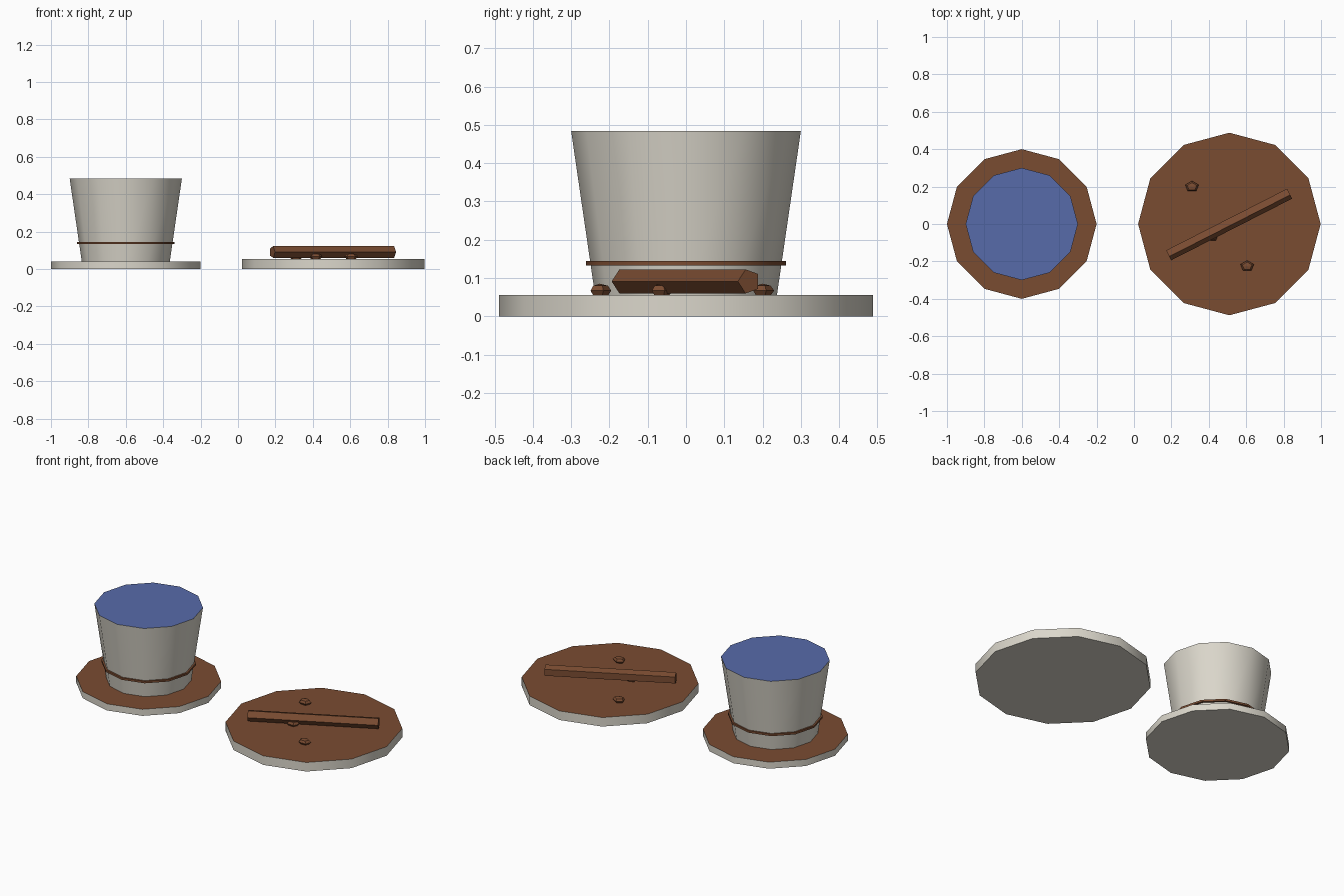
import bpy
import bmesh
from math import sin, cos, pi, radians
from mathutils import Matrix, Vector

cube = bpy.data.objects.get("Cube")
if cube:
    bpy.data.objects.remove(cube, do_unlink=True)


def material(name, rgb):
    m = bpy.data.materials.new(name)
    m.use_nodes = True
    m.diffuse_color = (*rgb, 1)
    m.node_tree.nodes["Principled BSDF"].inputs["Base Color"].default_value = (*rgb, 1)
    return m


WHITE = material("warm_white", (0.71, 0.68, 0.60))
BROWN = material("chocolate_brown", (0.195, 0.072, 0.031))
BLUE = material("drink_blue", (0.095, 0.147, 0.40))


def lathe(name, profile, sides, matrix, side_mat, top_mat=None, phase=0.0):
    """Stack polygon rings of (radius, height), cap both ends, colour the top."""
    bm = bmesh.new()
    rings = []
    for r, z in profile:
        angles = [phase + 2 * pi * i / sides for i in range(sides)]
        rings.append([bm.verts.new((r * cos(a), r * sin(a), z)) for a in angles])
    for low, high in zip(rings, rings[1:]):
        for i in range(sides):
            j = (i + 1) % sides
            bm.faces.new((low[i], low[j], high[j], high[i]))
    bm.faces.new(rings[0][::-1])
    top = bm.faces.new(rings[-1])
    if top_mat:
        top.material_index = 1
    bm.transform(matrix)
    mesh = bpy.data.meshes.new(name)
    bm.to_mesh(mesh)
    bm.free()
    mesh.materials.append(side_mat)
    if top_mat:
        mesh.materials.append(top_mat)
    ob = bpy.data.objects.new(name, mesh)
    bpy.context.collection.objects.link(ob)
    bpy.ops.object.select_all(action="DESELECT")
    ob.select_set(True)
    bpy.context.view_layer.objects.active = ob
    bpy.ops.object.shade_smooth_by_angle(angle=radians(40))
    return ob


at = Matrix.Translation
cup_place = at((-0.6, 0, 0))
plate_place = at((0.51, 0, 0))

# Saucer and cup
lathe("saucer", [(0.4, 0), (0.4, 0.04)], 12, cup_place, WHITE, BROWN)
lathe("cup", [(0.235, 0.038), (0.3, 0.484)], 12, cup_place, WHITE, BLUE)
lathe("drink", [(0.265, 0.413), (0.265, 0.421)], 12, cup_place, BLUE)
lathe("cup_band", [(0.261, 0.133), (0.261, 0.145)], 12, cup_place, BROWN)

# Plate
lathe("plate", [(0.488, 0), (0.488, 0.055)], 12, plate_place, WHITE, BROWN)

# Five-sided stick lying across the plate
lie_down = Matrix.Rotation(radians(27), 4, "Z") @ Matrix.Rotation(pi / 2, 4, "Y")
lathe("stick", [(0.033, -0.363), (0.033, 0.363)], 5,
      at((0.507, 0, 0.091)) @ lie_down, BROWN, phase=-pi / 2)

# Flattened five-sided crumbs
dome = [(cos(t), sin(t)) for t in (-pi / 4, 0, pi / 4)] + [(0.02, 1)]
for n, (x, y) in enumerate([(0.31, 0.2), (0.605, -0.225), (0.415, -0.065)], 1):
    squash = Matrix.Diagonal(Vector((0.038, 0.03, 0.018, 1)))
    lathe(f"crumb_{n}", dome, 5, at((x, y, 0.067)) @ squash, BROWN, phase=pi / 2)
